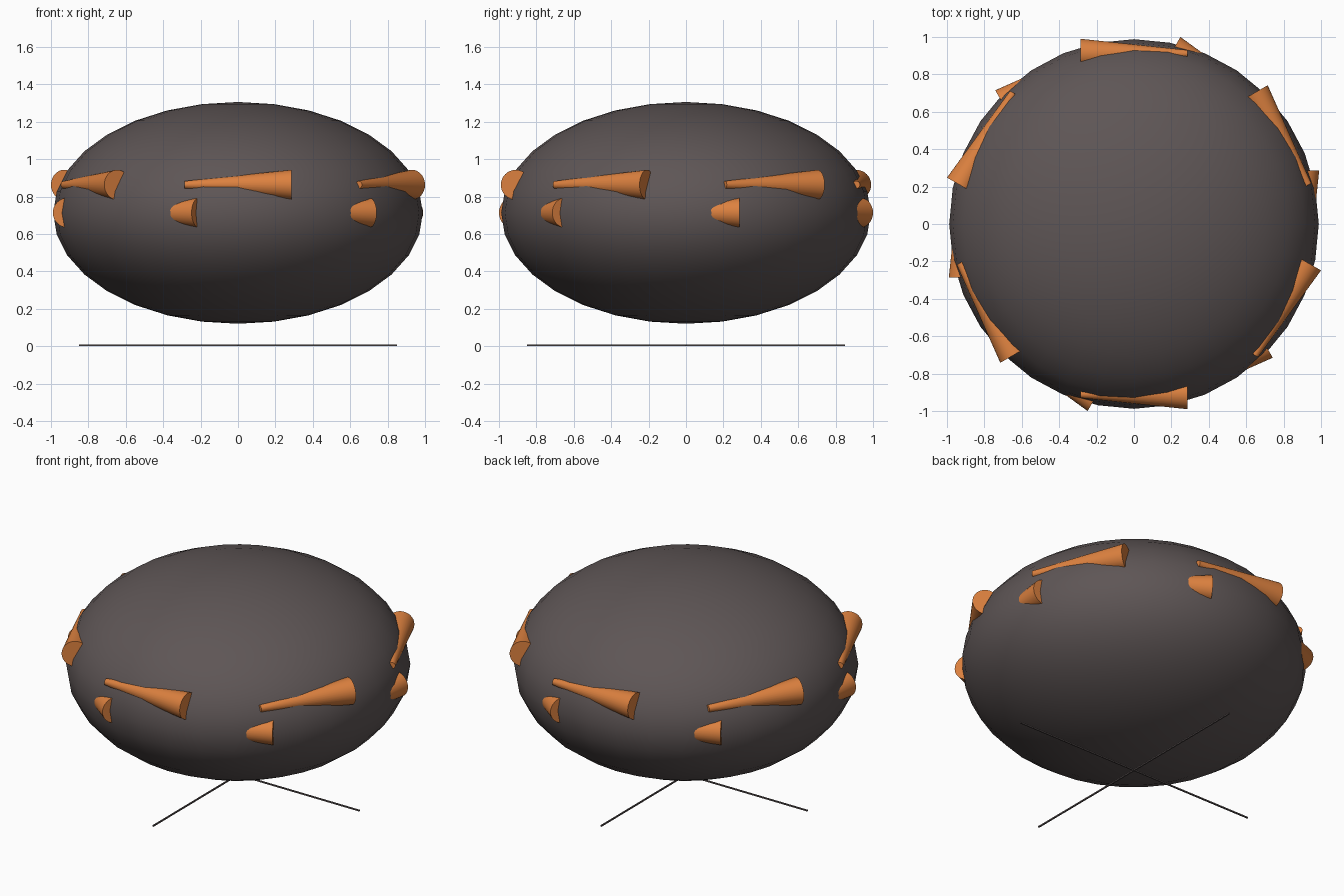
import bpy
from math import pi, radians
from mathutils import Matrix, Vector

cube = bpy.data.objects.get("Cube")
if cube:
    bpy.data.objects.remove(cube, do_unlink=True)


def material(name, rgb):
    mat = bpy.data.materials.new(name)
    mat.use_nodes = True
    mat.diffuse_color = (*rgb, 1)
    mat.node_tree.nodes["Principled BSDF"].inputs["Base Color"].default_value = (*rgb, 1)
    return mat


GREY = material("warm dark grey", (0.112, 0.092, 0.092))
ORANGE = material("orange", (0.72, 0.22, 0.05))


def finish(name, mat):
    obj = bpy.context.object
    obj.name = name
    obj.data.materials.append(mat)
    bpy.ops.object.shade_smooth_by_angle(angle=radians(40))
    return obj


# Flattened round body
BODY_Z = 0.713
bpy.ops.mesh.primitive_uv_sphere_add(segments=32, ring_count=16, radius=0.988,
                                     location=(0, 0, BODY_Z))
body = finish("body", GREY)
body.scale.z = 0.6

# Two rings of tapered thrusters, each lying along a chord of the body
THRUSTER_Y = -0.91


def thruster_ring(name, height, start):
    for i in range(6):
        bpy.ops.mesh.primitive_cone_add(vertices=32, radius1=0.08, radius2=0.02, depth=0.57)
        thruster = finish(f"{name}_{i + 1}", ORANGE)
        thruster.matrix_world = (Matrix.Rotation(start + i * pi / 3, 4, "Z")
                                 @ Matrix.Translation(Vector((0, THRUSTER_Y, height)))
                                 @ Matrix.Rotation(-pi / 2, 4, "Y"))


thruster_ring("upper_thruster", 0.863, 0)
thruster_ring("lower_thruster", 0.714, pi / 6)

# Thin crossed ground bars under the body
for name, turn in (("ground_bar_across", 0), ("ground_bar_along", pi / 2)):
    bpy.ops.mesh.primitive_cube_add(size=1, location=(0, 0, 0.004), rotation=(0, 0, turn))
    bar = finish(name, GREY)
    bar.scale = (1.7, 0.008, 0.008)
